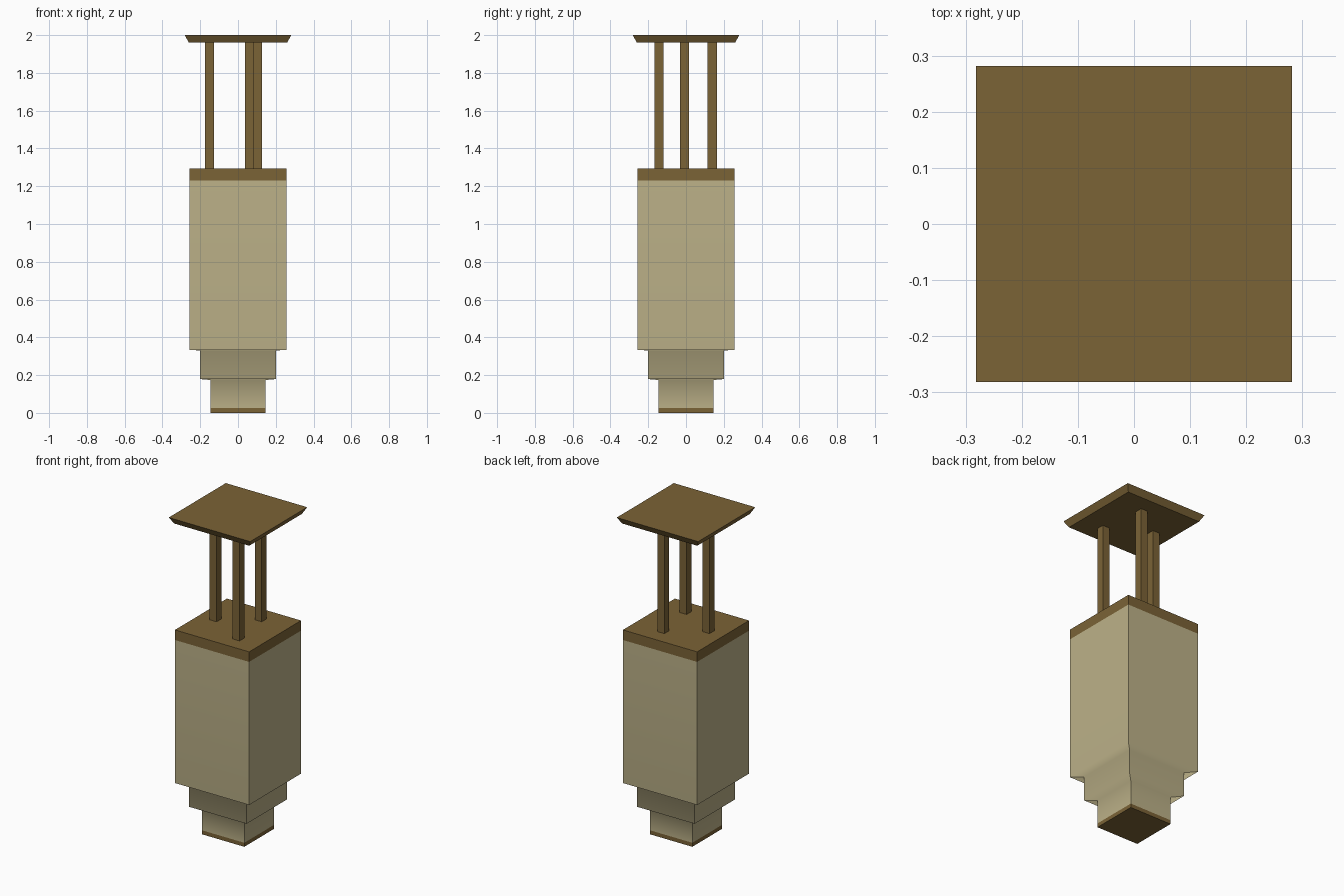
import bpy, bmesh

if "Cube" in bpy.data.objects:
    bpy.data.objects.remove(bpy.data.objects["Cube"])


def make_mat(name, rgb):
    m = bpy.data.materials.new(name)
    m.diffuse_color = (*rgb, 1.0)
    m.use_nodes = True
    m.node_tree.nodes["Principled BSDF"].inputs["Base Color"].default_value = m.diffuse_color
    return m


BROWN = make_mat("brown", (0.198, 0.125, 0.037))
BEIGE = make_mat("beige", (0.509, 0.445, 0.25))


def square_stack(name, rings, mats, centre=(0, 0), pick=None, smooth=False):
    """Skin square rings given as (half width, z), bottom to top, and cap both ends."""
    bm = bmesh.new()
    cx, cy = centre
    loops = [[bm.verts.new((cx + sx * h, cy + sy * h, z))
              for sx, sy in ((-1, -1), (1, -1), (1, 1), (-1, 1))] for h, z in rings]
    for a, b in zip(loops, loops[1:]):
        for i in range(4):
            j = (i + 1) % 4
            bm.faces.new((a[i], a[j], b[j], b[i]))
    bm.faces.new(loops[0][::-1])
    bm.faces.new(loops[-1])
    bm.normal_update()
    for f in bm.faces:
        f.smooth = smooth
        if pick:
            f.material_index = pick(f)
    if smooth:
        # keep corners and end caps crisp; the stepped profile itself stays smooth
        lo, hi = rings[0][1], rings[-1][1]
        for e in bm.edges:
            za, zb = (v.co.z for v in e.verts)
            if abs(za - zb) > 1e-6 or abs(za - lo) < 1e-6 or abs(za - hi) < 1e-6:
                e.smooth = False
    me = bpy.data.meshes.new(name)
    bm.to_mesh(me)
    bm.free()
    for m in mats:
        me.materials.append(m)
    ob = bpy.data.objects.new(name, me)
    bpy.context.collection.objects.link(ob)
    return ob


# Stepped body: brown foot and top band, beige between
body = square_stack(
    "stepped_body",
    [(0.146, 0.0), (0.146, 0.025), (0.146, 0.174), (0.2, 0.179), (0.2, 0.33),
     (0.257, 0.334), (0.257, 1.23), (0.257, 1.293)],
    [BEIGE, BROWN],
    pick=lambda f: int(not 0.025 < f.calc_center_median().z < 1.23),
    smooth=True)
wn = body.modifiers.new("area_normals", 'WEIGHTED_NORMAL')
wn.mode = 'FACE_AREA'
wn.keep_sharp = True

# Three posts in a triangle
for i, c in enumerate([(-0.15, -0.008), (0.104, -0.144), (0.06, 0.139)]):
    square_stack(f"post_{i + 1}", [(0.024, 1.293), (0.024, 1.96)], [BROWN], c)

# Flared cap plate
square_stack("cap_plate", [(0.26, 1.96), (0.282, 2.0)], [BROWN])
